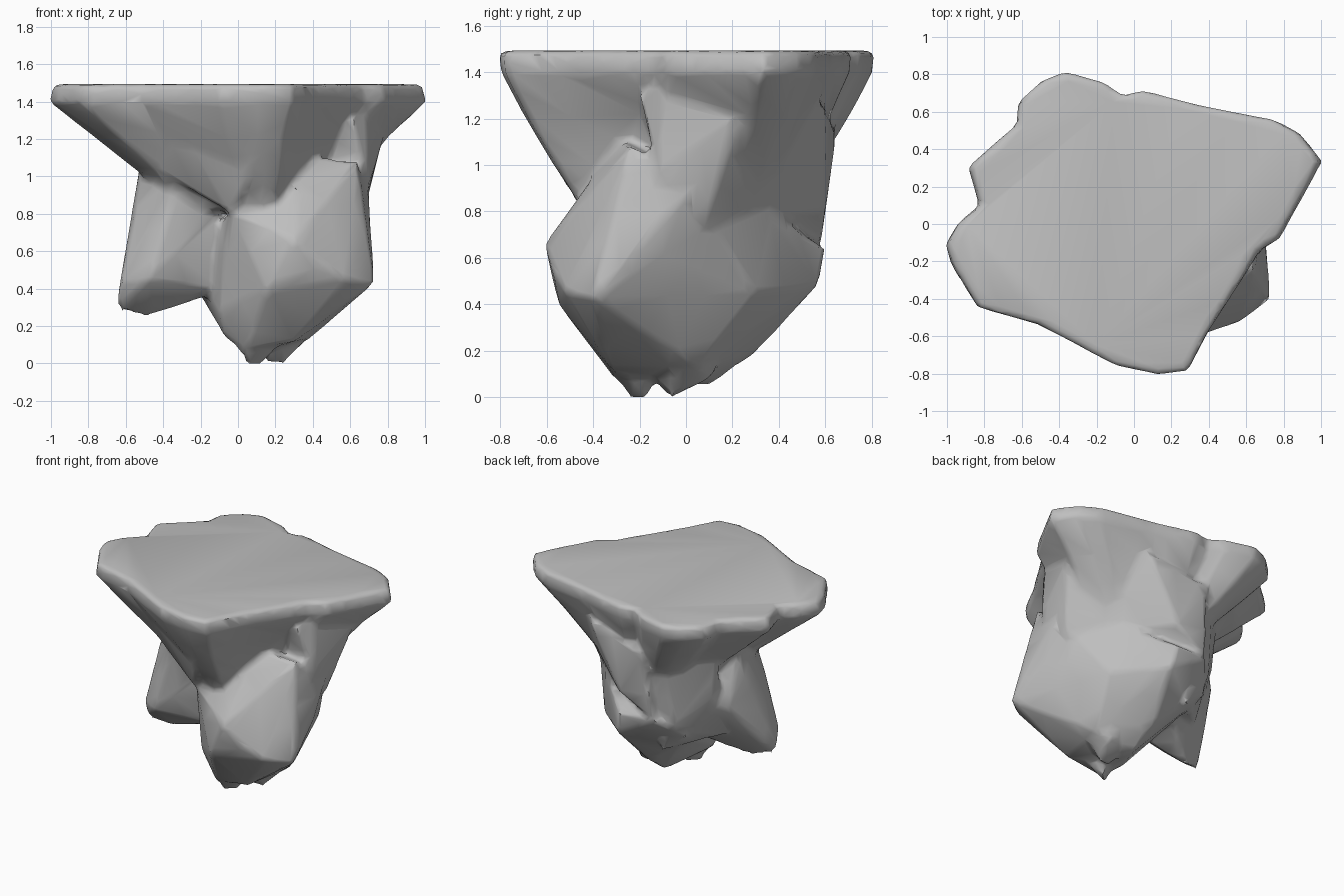
import bpy
import bmesh

# Remove the default cube
default_cube = bpy.data.objects.get("Cube")
if default_cube:
    bpy.data.objects.remove(default_cube, do_unlink=True)


def make_material(name, colour):
    material = bpy.data.materials.new(name)
    material.use_nodes = True
    material.diffuse_color = colour
    shader = material.node_tree.nodes["Principled BSDF"]
    shader.inputs["Base Color"].default_value = colour
    shader.inputs["Roughness"].default_value = 0.9
    return material


def add_loft(bm, rings):
    """Skin a stack of equal rings and close both ends."""
    loops = [[bm.verts.new(point) for point in ring] for ring in rings]
    for upper, lower in zip(loops, loops[1:]):
        for i in range(len(upper)):
            j = (i + 1) % len(upper)
            bm.faces.new((upper[i], lower[i], lower[j], upper[j]))
    bm.faces.new(loops[0])
    bm.faces.new(list(reversed(loops[-1])))


def add_lump(bm, points):
    """Add a faceted lump of stone wrapped around its corner points."""
    verts = [bm.verts.new(point) for point in points]
    result = bmesh.ops.convex_hull(bm, input=verts)
    loose = [v for v in result["geom_interior"] if isinstance(v, bmesh.types.BMVert)]
    bmesh.ops.delete(bm, geom=loose, context="VERTS")


def add_modifier(obj, name, kind, **settings):
    modifier = obj.modifiers.new(name, kind)
    for key, value in settings.items():
        setattr(modifier, key, value)


# Outline of the flat ground on top, counter-clockwise from the east tip
outline = [
    (1.01, .34), (.89, .49), (.76, .56), (.35, .64), (.05, .72), (-.06, .69),
    (-.16, .76), (-.37, .82), (-.5, .77), (-.62, .66), (-.63, .54),
    (-.89, .31), (-.83, .1), (-.94, .01), (-1.01, -.11), (-.98, -.22),
    (-.84, -.45), (-.52, -.54), (-.1, -.76), (.13, -.81), (.29, -.79),
    (.4, -.58), (.68, -.14), (.78, -.08),
]

# Height, x scale, y scale and x shift of each section of the flared cap
sections = [
    (1.495, .965, .98, 0), (1.48, .985, .995, 0), (1.4, 1, .985, 0),
    (1.21, .78, .86, .02), (1.02, .58, .72, .06), (.82, .42, .56, .07),
]

# Corner points of the hanging lumps
main_lump = [
    (-.04, -.43, .82), (-.08, -.34, .62), (.3, -.61, .66), (.16, -.55, .4),
    (.42, -.57, .52), (.58, -.52, .45), (.73, -.4, .43), (.68, -.1, .62),
    (.7, .02, .9), (.4, .36, .8), (.45, .3, .45), (.12, .6, .64),
    (.15, .57, .48), (-.14, .58, .65), (-.28, .4, .5), (-.1, -.28, .27),
    (-.07, -.22, .14), (.6, -.3, .36), (.52, -.2, .29), (.38, .05, .13),
    (.08, .3, .19), (.1, .1, .05), (-.1, .1, .28), (.3, -.32, .12),
    (.04, -.3, .07), (.32, -.28, 1.12), (.64, -.24, 1.08),
]
shoulder = [
    (.62, -.2, 1.3), (.7, -.08, 1.35), (.78, .24, 1.22), (.7, .04, .95),
    (.66, .08, .75), (.7, -.12, .95), (.4, .36, .85), (.35, .6, 1.25),
    (.12, .6, .8), (-.1, .65, 1.15), (-.14, .58, .65), (.1, 0, .8),
    (.1, 0, 1.35),
]
front_wedge = [
    (-.7, -.26, 1.2), (-.42, -.27, 1.05), (-.04, -.45, .8), (.06, -.57, 1),
    (.12, -.69, 1.22), (.26, -.6, 1.2), (-.3, -.05, 1.1), (.2, -.2, .85),
    (.2, -.2, 1.3), (-.3, -.52, 1.25),
]
back_lump = [
    (-.42, .3, .78), (-.46, .3, 1.12), (-.2, .56, 1.05), (0, .6, 1),
    (-.42, .12, .45), (-.1, .42, .36), (-.24, .48, .6), (0, 0, .5),
]
side_lump = [
    (-.63, -.18, .43), (-.65, -.12, .32), (-.62, -.1, .28), (-.5, -.06, .25),
    (-.48, -.29, .45), (-.22, -.08, .36), (-.55, .08, .5), (-.49, .22, .7),
    (-.54, .1, .9), (-.54, -.14, .85), (-.12, -.27, .8), (-.05, -.14, .4),
    (0, .3, .5), (0, .3, 1.1), (-.51, .1, 1.15), (-.3, -.3, 1.1),
]
front_tip = [
    (-.07, -.24, .2), (.05, -.24, -.01), (.12, -.17, -.01), (.22, -.25, .1),
    (.05, -.38, .22), (.2, 0, .3),
]
back_tip = [
    (.15, -.08, 0), (.24, -.06, 0), (.36, -.05, .12), (.12, .06, .08),
    (.3, .12, .09), (.2, -.22, .2), (.2, .2, .3),
]

# Combine the cap and the lumps in one body of stone
bm = bmesh.new()
add_loft(bm, [[(x * sx + shift, y * sy, z) for x, y in outline]
              for z, sx, sy, shift in sections])
for lump in (main_lump, shoulder, front_wedge, back_lump, side_lump,
             front_tip, back_tip):
    add_lump(bm, lump)
bmesh.ops.recalc_face_normals(bm, faces=bm.faces[:])
mesh = bpy.data.meshes.new("floating_rock")
bm.to_mesh(mesh)
bm.free()
rock = bpy.data.objects.new("floating_rock", mesh)
bpy.context.collection.objects.link(rock)
mesh.materials.append(make_material("stone grey", (.52, .52, .52, 1)))

# Fuse the lumps, weather their edges and reduce them to broad facets
add_modifier(rock, "fuse", "REMESH", mode="VOXEL", voxel_size=.02)
add_modifier(rock, "weather", "SMOOTH", factor=.5, iterations=6)
add_modifier(rock, "facets", "DECIMATE", ratio=.05)

# Bake the shape, then shade it softly with crisp breaks
depsgraph = bpy.context.evaluated_depsgraph_get()
baked = bpy.data.meshes.new_from_object(rock.evaluated_get(depsgraph))
rock.modifiers.clear()
rock.data = baked

# Rest the lowest tip on the ground
lowest = min(v.co.z for v in baked.vertices)
for v in baked.vertices:
    v.co.z -= lowest

bpy.ops.object.select_all(action="DESELECT")
rock.select_set(True)
bpy.context.view_layer.objects.active = rock
bpy.ops.object.shade_smooth_by_angle(angle=.9)
